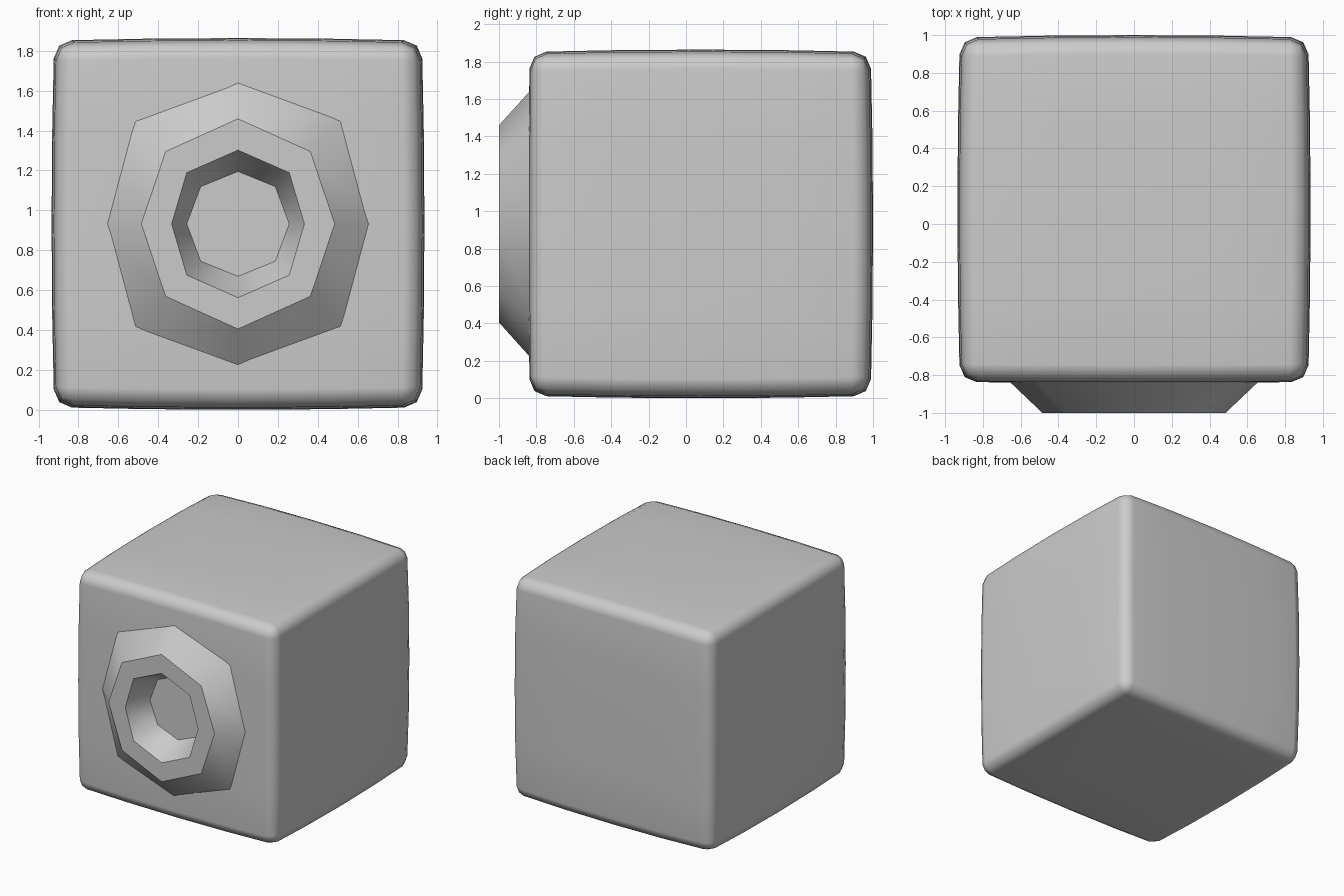
import bpy, bmesh
from math import sqrt
from mathutils import Vector

if "Cube" in bpy.data.objects:
    bpy.data.objects.remove(bpy.data.objects["Cube"], do_unlink=True)

grey = bpy.data.materials.new("plain grey")
grey.use_nodes = True
grey.diffuse_color = (0.6, 0.6, 0.6, 1)
grey.node_tree.nodes["Principled BSDF"].inputs["Base Color"].default_value = (0.6, 0.6, 0.6, 1)


def make_object(name, bm):
    for f in bm.faces:
        f.smooth = True
    mesh = bpy.data.meshes.new(name)
    bm.to_mesh(mesh)
    bm.free()
    mesh.materials.append(grey)
    obj = bpy.data.objects.new(name, mesh)
    bpy.context.collection.objects.link(obj)
    return obj


# Body: softly bulging cube with rounded edges
CENTRE = Vector((0, 0.08, 0.932))
HALF = Vector((0.91, 0.895, 0.907))
BULGE = 0.0125
bm = bmesh.new()
bmesh.ops.create_cube(bm, size=2)
bmesh.ops.subdivide_edges(bm, edges=bm.edges[:], cuts=3, use_grid_fill=True)
rim = [e for e in bm.edges if len(e.link_faces) == 2 and e.calc_face_angle() > 1]

# Opening in the front, hidden under the collar
middle = [f for f in bm.faces if f.normal.y < -0.9
          and max(abs(f.calc_center_median().x), abs(f.calc_center_median().z)) < 0.5]
for v in bm.verts:
    u = v.co.copy()
    for i in range(3):
        a, b = u[(i + 1) % 3], u[(i + 2) % 3]
        amount = BULGE * (2 - a * a - b * b)
        if i == 1 and u.y < 0:
            amount = 0.015 + amount * 0.5
        v.co[i] = CENTRE[i] + u[i] * (HALF[i] + amount)
bmesh.ops.delete(bm, geom=middle, context='FACES')
bmesh.ops.bevel(bm, geom=rim, offset=0.09, segments=2, profile=0.5, affect='EDGES')
body = make_object("body", bm)
body.modifiers.new("Face normals", 'WEIGHTED_NORMAL').keep_sharp = True

# Collar: eight-sided cone with a flat lip and a tapering recess
# Each ring: depth, half width, diagonal offset, half height
RINGS = [(-0.81, 0.685, 0.54, 0.738), (-1.0, 0.485, 0.363, 0.527),
         (-1.0, 0.333, 0.257, 0.37), (-0.785, 0.257, 0.187, 0.263)]
bm = bmesh.new()
loops = []
for y, wide, diag, tall in RINGS:
    points = [(wide, 0), (diag, diag), (0, tall), (-diag, diag),
              (-wide, 0), (-diag, -diag), (0, -tall), (diag, -diag)]
    loops.append([bm.verts.new((x, y, CENTRE.z + z)) for x, z in points])
for outer, inner in zip(loops, loops[1:]):
    for i in range(8):
        j = (i + 1) % 8
        bm.faces.new((outer[i], inner[i], inner[j], outer[j]))
bm.faces.new(loops[-1][::-1])
bm.normal_update()

# Face the lip toward the front
lip = [f for f in bm.faces if abs(f.calc_center_median().y + 1) < 0.001]
bmesh.ops.recalc_face_normals(bm, faces=bm.faces[:])
if lip[0].normal.y > 0:
    bmesh.ops.reverse_faces(bm, faces=bm.faces[:])
for e in bm.edges:
    if abs(e.verts[0].co.y - e.verts[1].co.y) < 0.001:
        flat_radial = all(f in lip for f in e.link_faces)
        e.smooth = flat_radial
make_object("collar", bm)
